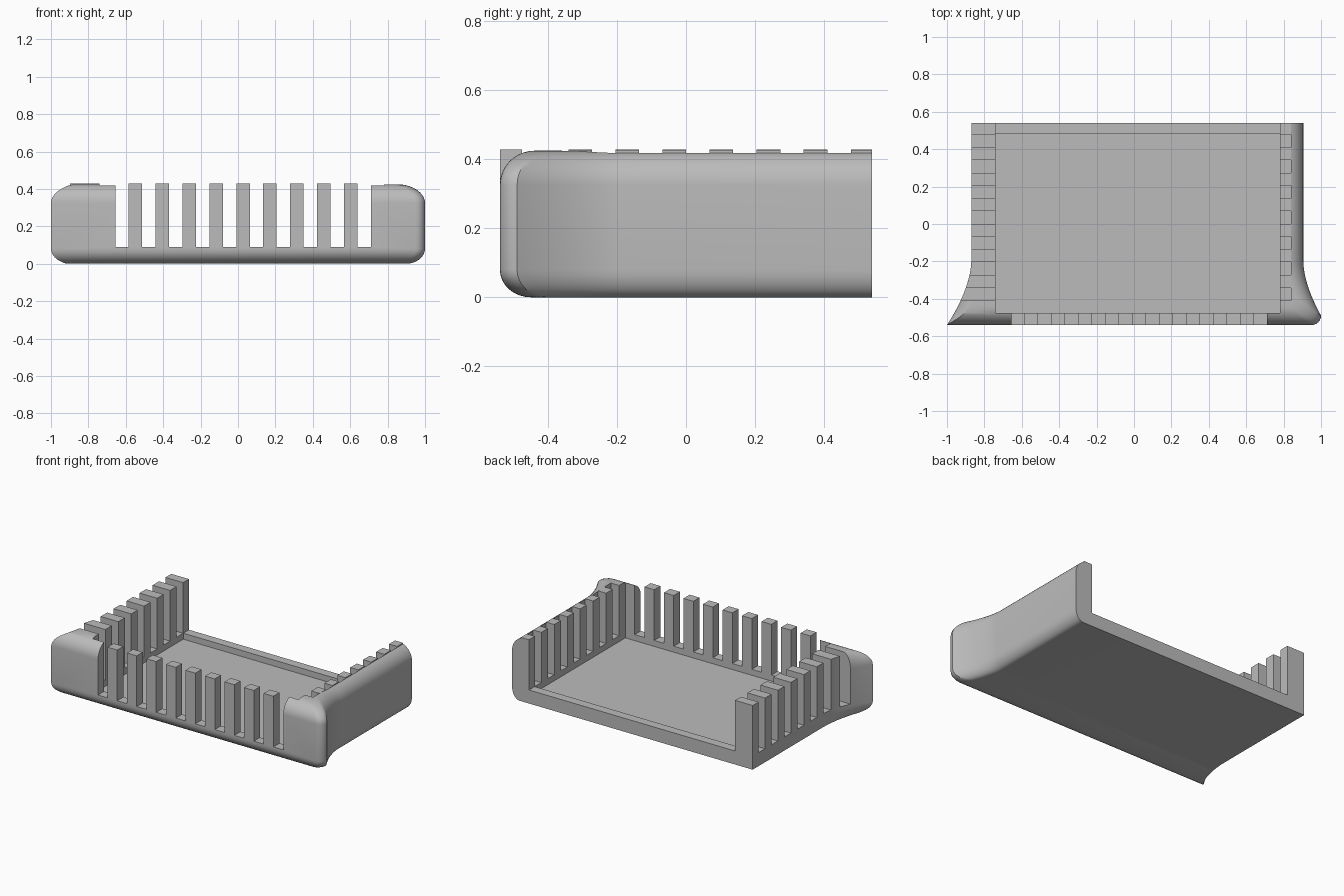
import bpy, bmesh, math

if "Cube" in bpy.data.objects:
    bpy.data.objects.remove(bpy.data.objects["Cube"], do_unlink=True)

# One plain grey plastic
grey = bpy.data.materials.new("light_grey")
grey.use_nodes = True
COLOUR = (0.5, 0.5, 0.5, 1)
grey.diffuse_color = COLOUR
grey.node_tree.nodes["Principled BSDF"].inputs["Base Color"].default_value = COLOUR

FRONT, BACK, TOP, RIM = -0.54, 0.54, 0.425, 0.09
FLARE = -0.2      # where the side walls begin to flare
PITCH, SLOT = 0.1365, 0.068


def make_object(name, bm):
    bmesh.ops.recalc_face_normals(bm, faces=bm.faces)
    mesh = bpy.data.meshes.new(name)
    bm.to_mesh(mesh)
    bm.free()
    mesh.materials.append(grey)
    obj = bpy.data.objects.new(name, mesh)
    bpy.context.collection.objects.link(obj)
    return obj


def loft(name, rings):
    """Solid skinned through rings of equal point count, capped at both ends."""
    bm = bmesh.new()
    loops = [[bm.verts.new(p) for p in ring] for ring in rings]
    n = len(loops[0])
    for low, high in zip(loops, loops[1:]):
        for i in range(n):
            j = (i + 1) % n
            bm.faces.new((low[i], low[j], high[j], high[i]))
    bm.faces.new(loops[0][::-1])
    bm.faces.new(loops[-1])
    return make_object(name, bm)


def prism(name, outline, z0, z1):
    return loft(name, [[(x, y, z) for x, y in outline] for z in (z0, z1)])


def box(name, x0, x1, y0, y1, z0, z1):
    return prism(name, [(x0, y0), (x1, y0), (x1, y1), (x0, y1)], z0, z1)


def flare(y, length):
    return max(0, (FLARE - y) / length) ** 1.7


def left_x(y):
    return -0.87 - 0.13 * flare(y, 0.34)


def right_x(y):
    return 0.905 + 0.095 * flare(y, 0.29)


def outline(z, dx, dy, steps=14):
    """Plan outline, pulled in by dx on the sides and dy at the front."""
    pts = [(-0.87, BACK)]
    end = FRONT + dy
    for i in range(steps + 1):
        y = FLARE + (end - FLARE) * i / steps
        pts.append((left_x(y) + dx * min(1, flare(y, 0.3)), y))
    # rounded front corner, then back up the other side
    tip = end + 0.05
    tip_x = right_x(tip) - dx
    for i in range(7):
        a = math.pi / 2 * (i / 6 - 1)
        pts.append((tip_x - 0.05 + 0.05 * math.cos(a), tip + 0.05 * math.sin(a)))
    for i in range(1, steps + 1):
        y = tip + (FLARE - tip) * i / steps
        pts.append((right_x(y) - dx, y))
    pts.append((right_x(BACK) - dx, BACK))
    return [(x, y, z) for x, y in pts]


# Rounded tray body
rings = []
for i in range(9):
    a = math.pi / 2 * i / 8
    s = 1 - math.sin(a)
    rings.append(outline(0.08 * (1 - math.cos(a)), 0.055 * s, 0.09 * s))
for i in range(11):
    a = math.pi / 2 * i / 10
    d = 0.1 * (1 - math.cos(a))
    rings.append(outline(TOP - 0.1 * (1 - math.sin(a)), d, d))
body = loft("tray_body", rings)

# Hollow interior, floor recess and clearance for the three combs
SLOT_END = 0.41 - 6 * PITCH
cutters = [
    box("interior_cutter", -0.74, 0.78, -0.475, 1, RIM, 1),
    box("recess_cutter", -0.74, 0.78, -0.475, 0.48, 0.05, 0.2),
    box("left_comb_cutter", -2, -0.73, SLOT_END, 1, RIM, 1),
    box("right_comb_cutter", 0.77, 0.84, SLOT_END, 1, RIM, 1),
    box("front_comb_cutter", -0.655, 0.712, -1, -0.46, RIM, 1),
]
bpy.context.view_layer.objects.active = body
for cutter in cutters:
    cutter.hide_render = True
    mod = body.modifiers.new("cut", "BOOLEAN")
    mod.operation = "DIFFERENCE"
    mod.solver = "EXACT"
    mod.object = cutter
    bpy.ops.object.modifier_apply(modifier=mod.name)
    bpy.data.objects.remove(cutter, do_unlink=True)

# Side combs: one end tooth at the back, then six evenly spaced
for k in range(7):
    y0 = 0.41 + SLOT - PITCH * k
    y1 = min(BACK, y0 + PITCH - SLOT)
    edge = [y1 + (y0 - y1) * i / 6 for i in range(7)]
    curved = [(-0.74, y0), (-0.74, y1)] + [(left_x(y), y) for y in edge]
    prism(f"left_tooth_{k + 1}", curved, RIM, TOP + 0.003)
    box(f"right_tooth_{k + 1}", 0.78, 0.84, y0, y1, RIM, TOP)

# Front comb
for k in range(9):
    x0 = -0.585 + 0.144 * k
    box(f"front_tooth_{k + 1}", x0, x0 + 0.072, FRONT, -0.475, RIM, TOP + 0.003)

# Smooth the rounded body while keeping the cut edges crisp
bpy.ops.object.select_all(action="DESELECT")
body.select_set(True)
bpy.context.view_layer.objects.active = body
bpy.ops.object.shade_smooth_by_angle(angle=math.radians(30))
